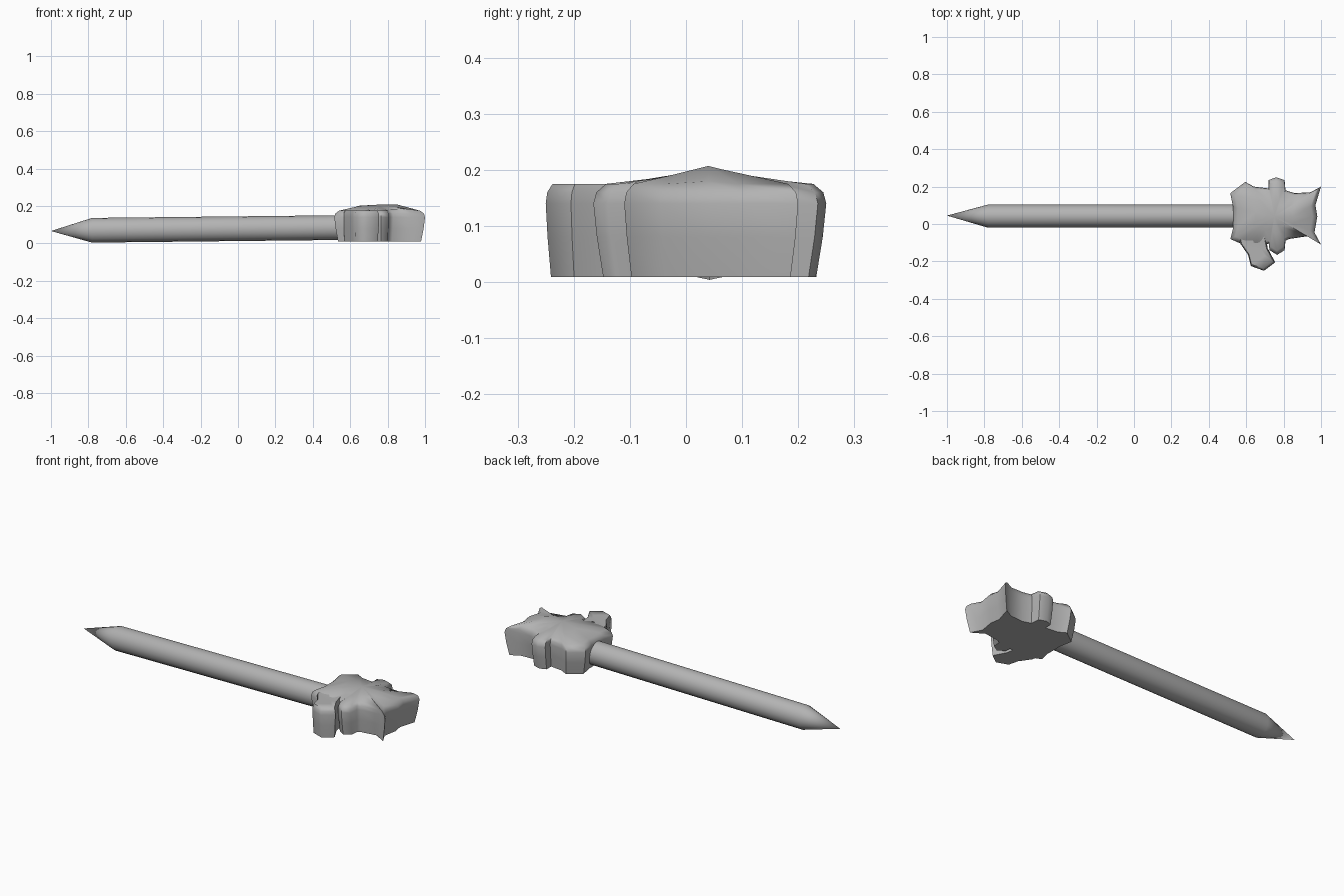
import bpy, bmesh, math
from mathutils import Vector, Matrix

cube = bpy.data.objects.get("Cube")
if cube:
    bpy.data.objects.remove(cube)

grey = bpy.data.materials.new("plain_grey")
grey.use_nodes = True
GREY = (0.45, 0.45, 0.45, 1)
grey.diffuse_color = GREY
grey.node_tree.nodes["Principled BSDF"].inputs["Base Color"].default_value = GREY


def finish(name, bm, angle):
    bmesh.ops.recalc_face_normals(bm, faces=bm.faces)
    mesh = bpy.data.meshes.new(name)
    bm.to_mesh(mesh)
    bm.free()
    mesh.materials.append(grey)
    obj = bpy.data.objects.new(name, mesh)
    bpy.context.collection.objects.link(obj)
    bpy.ops.object.select_all(action="DESELECT")
    obj.select_set(True)
    bpy.context.view_layer.objects.active = obj
    bpy.ops.object.shade_smooth_by_angle(angle=math.radians(angle))
    return obj


def loft(bm, rings):
    """Bridge closed rings of equal length."""
    for a, b in zip(rings, rings[1:]):
        for i in range(len(a)):
            j = (i + 1) % len(a)
            bm.faces.new((a[i], a[j], b[j], b[i]))


def fan(bm, ring, point):
    tip = bm.verts.new(point)
    for i in range(len(ring)):
        bm.faces.new((ring[i], ring[(i + 1) % len(ring)], tip))


def top_height(x, y):
    """Low roof with its ridge along the middle of the topper."""
    roof = 0.207 - 0.25 * abs(y - 0.04) - 0.5 * max(0, abs(x - 0.75) - 0.15)
    return max(0.175, roof)


def topper_piece(name, outline, centre):
    bm = bmesh.new()
    c = Vector(centre)
    rings = []
    # (scale about the centre, height); no height means the roof
    for scale, z in ((0.915, 0.009), (0.97, 0.08), (1, 0.14), (0.975, 0.16),
                     (0.89, None), (0.45, None)):
        ring = []
        for p in outline:
            q = c + (Vector(p) - c) * scale
            ring.append(bm.verts.new((q.x, q.y, top_height(*q) if z is None else z)))
        rings.append(ring)
    loft(bm, rings)
    fan(bm, rings[0], (c.x, c.y, 0.009))
    fan(bm, rings[-1], (c.x, c.y, top_height(*c)))
    return finish(name, bm, 60)


# Pencil: lathe with a long point, tilted slightly up towards the topper
bm = bmesh.new()
SIDES = 16
rings = []
for x, z in ((-0.78, 0.07), (0.62, 0.085)):
    rings.append([bm.verts.new((x, 0.042 + 0.062 * math.cos(a), z + 0.066 * math.sin(a)))
                  for a in (math.tau * i / SIDES for i in range(SIDES))])
loft(bm, rings)
fan(bm, rings[0], (-1, 0.045, 0.066))
bm.faces.new(rings[-1])
finish("pencil", bm, 40 if SIDES > 12 else 30)

# Animal topper: shoulders, paws and two pointed ears in one outline
body = [(.53, .09), (.515, .165), (.595, .225), (.64, .20), (.72, .19),
        (.72, .235), (.76, .25), (.805, .235), (.81, .18), (.86, .165),
        (.945, .17), (1, .20), (.97, .10), (.98, .04), (.965, -.045),
        (1, -.11), (.93, -.065), (.83, -.08), (.81, -.09), (.805, -.14),
        (.765, -.165), (.725, -.14), (.72, -.105), (.64, -.12),
        (.56, -.10), (.515, -.08), (.53, -.02)]
topper_piece("animal_topper", body, (.75, .04))

# Tail curling out of the lower side
tail = [(.555, -.05), (.565, -.10), (.61, -.165), (.625, -.225),
        (.695, -.25), (.755, -.205), (.715, -.13), (.70, -.05)]
topper_piece("tail", tail, (.655, -.14))
